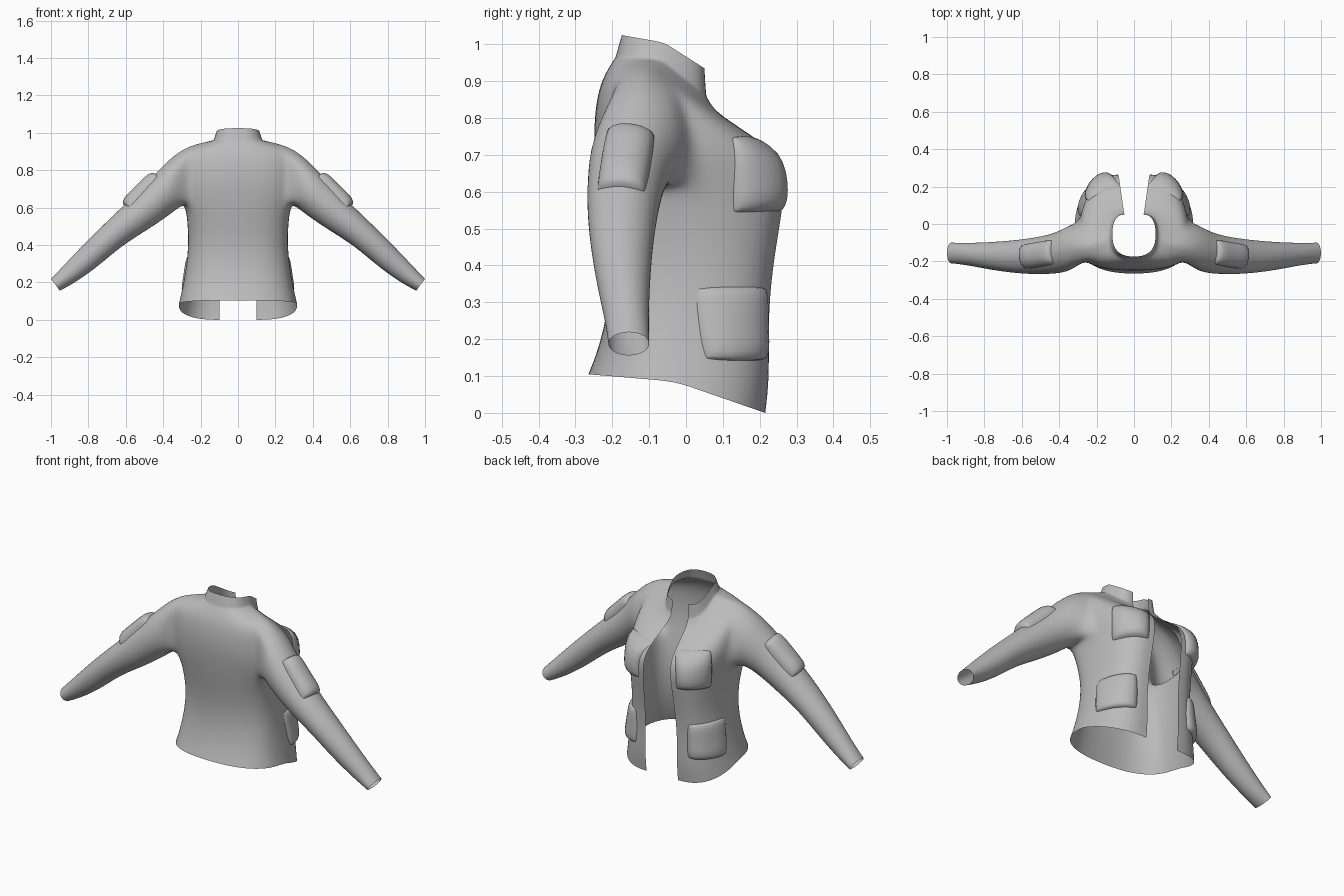
import bpy, bmesh
from math import sin, cos, pi
from mathutils import Vector
from mathutils.bvhtree import BVHTree

cube = bpy.data.objects.get("Cube")
if cube:
    bpy.data.objects.remove(cube)

cloth = bpy.data.materials.new("grey cloth")
cloth.use_nodes = True
cloth.diffuse_color = (0.5, 0.5, 0.5, 1)
cloth.node_tree.nodes["Principled BSDF"].inputs["Base Color"].default_value = (0.5, 0.5, 0.5, 1)

BACK, FRONT = 6, 10          # columns from spine to side, and side to opening
HOLE = (4, 8)                # columns spanned by the armhole
ARMPIT, SHOULDER = 5, 8      # rows spanned by the armhole


def finish(bm, name, levels):
    """Turn half a mesh into a mirrored, smooth object."""
    mesh = bpy.data.meshes.new(name)
    bm.to_mesh(mesh)
    bm.free()
    ob = bpy.data.objects.new(name, mesh)
    bpy.context.collection.objects.link(ob)
    mesh.materials.append(cloth)
    mesh.shade_smooth()
    mirror = ob.modifiers.new("Mirror", "MIRROR")
    mirror.merge_threshold = 0.001
    if levels:
        sub = ob.modifiers.new("Subdivision", "SUBSURF")
        sub.levels = sub.render_levels = levels
        sub.boundary_smooth = "PRESERVE_CORNERS"
    return ob


def torso_ring(w, b, c, f, e, zb, zs, zf):
    """Half ring: spine (0, b) round the side (w, c) to the opening edge (e, f)."""
    pts = []
    for i in range(BACK + FRONT + 1):
        if i <= BACK:
            t = i / BACK * pi / 2
            s, k = sin(t) ** 0.8, max(cos(t), 0) ** 0.8
            pts.append((w * s, c + (b - c) * k, zs + (zb - zs) * k))
        else:
            t = (i - BACK) / FRONT * pi / 2
            s, k = sin(t) ** 0.8, max(cos(t), 0) ** 0.8
            pts.append((e + (w - e) * k, c + (f - c) * s, zs + (zf - zs) * s))
    return pts


# Torso rows: half width, back y, side y, front y, opening x, back z, side z, front z
rows = [
    (0.318, -0.267, -0.03, 0.215, 0.10, 0.105, 0.085, 0.0),
    (0.300, -0.240, -0.03, 0.227, 0.10, 0.17, 0.16, 0.10),
    (0.278, -0.212, -0.03, 0.222, 0.10, 0.28, 0.28, 0.25),
    (0.264, -0.208, -0.04, 0.235, 0.095, 0.41, 0.41, 0.40),
    (0.272, -0.228, -0.07, 0.260, 0.09, 0.54, 0.54, 0.54),
    (0.285, -0.242, -0.11, 0.268, 0.085, 0.64, 0.62, 0.63),
    (0.300, -0.250, -0.12, 0.250, 0.08, 0.72, 0.72, 0.70),
    (0.300, -0.250, -0.12, 0.175, 0.07, 0.80, 0.83, 0.755),
    (0.285, -0.238, -0.12, 0.105, 0.06, 0.88, 0.928, 0.80),
    (0.205, -0.215, -0.10, 0.070, 0.055, 0.93, 0.948, 0.83),
    (0.132, -0.192, -0.07, 0.055, 0.052, 0.965, 0.96, 0.86),
    (0.124, -0.184, -0.065, 0.052, 0.05, 0.995, 0.98, 0.895),
    (0.116, -0.175, -0.06, 0.050, 0.05, 1.025, 1.005, 0.935),
]
COLLAR_BASE = 10

bm = bmesh.new()
grid = [[bm.verts.new(p) for p in torso_ring(*r)] for r in rows]
for j in range(len(rows) - 1):
    for i in range(BACK + FRONT):
        if HOLE[0] <= i < HOLE[1] and ARMPIT <= j < SHOULDER:
            continue
        bm.faces.new((grid[j][i], grid[j][i + 1], grid[j + 1][i + 1], grid[j + 1][i]))

# Armhole loop, from the armpit round the front and over the shoulder
lo, hi = HOLE
loop = [grid[ARMPIT][i] for i in range(BACK, hi)]
loop += [grid[j][hi] for j in range(ARMPIT, SHOULDER)]
loop += [grid[SHOULDER][i] for i in range(hi, lo, -1)]
loop += [grid[j][lo] for j in range(SHOULDER, ARMPIT, -1)]
loop += [grid[ARMPIT][i] for i in range(lo, BACK)]

# Sleeve stations: upper x, z, lower x, z, centre y, half depth
stations = [
    (0.37, 0.862, 0.318, 0.595, -0.130, 0.128),
    (0.46, 0.765, 0.39, 0.54, -0.160, 0.110),
    (0.58, 0.645, 0.50, 0.468, -0.172, 0.100),
    (0.70, 0.53, 0.62, 0.395, -0.175, 0.088),
    (0.82, 0.412, 0.74, 0.29, -0.170, 0.074),
    (0.93, 0.295, 0.865, 0.20, -0.160, 0.060),
    (1.0, 0.22, 0.952, 0.155, -0.155, 0.057),
]
n = len(loop)
previous = loop
for ux, uz, lx, lz, cy, ry in stations:
    ring = []
    for k in range(n):
        a = 2 * pi * k / n
        m = (1 - cos(a)) / 2
        ring.append(bm.verts.new((lx + (ux - lx) * m, cy + ry * sin(a), lz + (uz - lz) * m)))
    for k in range(n):
        q = (k + 1) % n
        bm.faces.new((previous[k], previous[q], ring[q], ring[k]))
    previous = ring

# Firm fold where the collar stands up
crease = bm.edges.layers.float.new("crease_edge")
for a, b in zip(grid[COLLAR_BASE], grid[COLLAR_BASE][1:]):
    bm.edges.get((a, b))[crease] = 0.6
bmesh.ops.recalc_face_normals(bm, faces=bm.faces)
jacket = finish(bm, "jacket_shell", 2)

bpy.context.view_layer.update()
surface = BVHTree.FromObject(jacket, bpy.context.evaluated_depsgraph_get())


def pocket(name, centre, normal, up, width, height, puff, sag):
    """Padded patch laid over the cloth; sag makes the lower part fuller."""
    normal = Vector(normal).normalized()
    side = Vector(up).cross(normal).normalized()
    up = normal.cross(side)
    steps = (-1, -0.97, -0.9, -0.75, -0.5, -0.25, 0, 0.25, 0.5, 0.75, 0.9, 0.97, 1)
    bm = bmesh.new()
    verts = []
    for v in steps:
        line = []
        for u in steps:
            # slightly rounded outline
            x = u * width / 2 * (1 - 0.06 * v ** 4)
            y = v * height / 2 * (1 - 0.06 * u ** 4)
            start = Vector(centre) + side * x + up * y + normal * 0.15
            hit = surface.ray_cast(start, -normal, 0.4)[0] or start - normal * 0.2
            rise = ((1 - u ** 6) * (1 - v ** 6)) ** 0.5
            lift = puff * (1 - sag * v) * rise - 0.002 * (rise == 0)
            line.append(bm.verts.new(hit + normal * lift))
        verts.append(line)
    for a, b in zip(verts, verts[1:]):
        for i in range(len(steps) - 1):
            bm.faces.new((a[i], a[i + 1], b[i + 1], b[i]))
    return finish(bm, name, 0)


pocket("chest_pockets", (0.19, 0.2, 0.65), (0.62, 0.75, 0.2), (0, 0, 1), 0.19, 0.21, 0.026, 0.35)
pocket("hip_pockets", (0.235, 0.14, 0.242), (0.72, 0.69, 0), (0, 0, 1), 0.215, 0.2, 0.024, 0.2)
pocket("sleeve_pockets", (0.52, -0.163, 0.69), (0.7, 0, 0.71), (-0.7, 0.12, 0.7), 0.135, 0.235, 0.03, 0.0)
